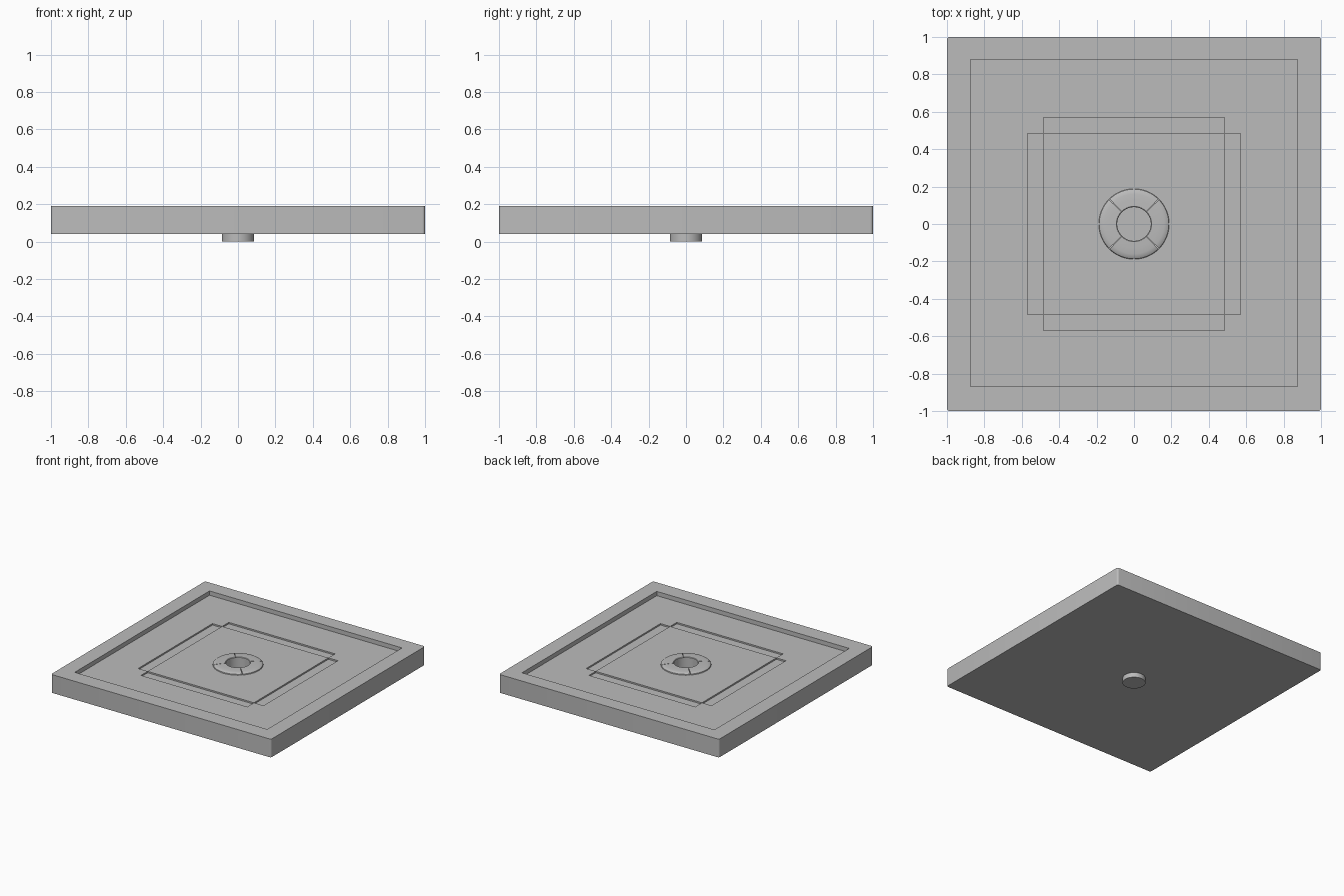
import bpy, bmesh, math

if "Cube" in bpy.data.objects:
    bpy.data.objects.remove(bpy.data.objects["Cube"])

grey = bpy.data.materials.new("light grey")
grey.diffuse_color = (0.5, 0.5, 0.5, 1)
grey.use_nodes = True
grey.node_tree.nodes["Principled BSDF"].inputs["Base Color"].default_value = grey.diffuse_color

RIM, FLOOR, BASE = 0.19, 0.155, 0.04


def finish(bm, name):
    bmesh.ops.recalc_face_normals(bm, faces=bm.faces)
    me = bpy.data.meshes.new(name)
    bm.to_mesh(me)
    bm.free()
    me.materials.append(grey)
    ob = bpy.data.objects.new(name, me)
    bpy.context.collection.objects.link(ob)
    return ob


def box(name, x0, x1, y0, y1, z0, z1, bevel=0):
    bm = bmesh.new()
    bmesh.ops.create_cube(bm, size=1)
    for v in bm.verts:
        v.co.x = x1 if v.co.x > 0 else x0
        v.co.y = y1 if v.co.y > 0 else y0
        v.co.z = z1 if v.co.z > 0 else z0
    if bevel:  # round the upright edges only
        upright = [e for e in bm.edges
                   if abs(e.verts[0].co.z - e.verts[1].co.z) > 0.01]
        bmesh.ops.bevel(bm, geom=upright, offset=bevel, segments=4,
                        profile=0.5, affect='EDGES')
    return finish(bm, name)


def cylinder(name, r, z0, z1):
    bm = bmesh.new()
    bmesh.ops.create_cone(bm, cap_ends=True, segments=64, radius1=r,
                          radius2=r, depth=z1 - z0)
    bmesh.ops.translate(bm, verts=bm.verts, vec=(0, 0, (z0 + z1) / 2))
    return finish(bm, name)


def activate(ob):
    bpy.ops.object.select_all(action='DESELECT')
    ob.select_set(True)
    bpy.context.view_layer.objects.active = ob


def cut(target, cutter):
    mod = target.modifiers.new("cut", 'BOOLEAN')
    mod.operation = 'DIFFERENCE'
    mod.solver = 'EXACT'
    mod.object = cutter
    activate(target)
    bpy.ops.object.modifier_apply(modifier=mod.name)
    bpy.data.objects.remove(cutter)


def smooth(ob):
    activate(ob)
    bpy.ops.object.shade_smooth_by_angle(angle=math.radians(35))


# Tray with its sunken floor
tray = box("tray", -1, 1, -1, 1, BASE, RIM, bevel=0.015)
cut(tray, box("recess_cutter", -0.875, 0.875, -0.87, 0.88, FLOOR, 0.4))

# Four shallow strips around the central square
a, b, depth = 0.483, 0.57, 0.012
for x0, x1, y0, y1 in ((-a, a, a, b), (-a, a, -b, -a),
                       (a, b, -a, a), (-b, -a, -a, a)):
    cut(tray, box("strip_cutter", x0, x1, y0, y1, FLOOR - depth, FLOOR + 0.01))

# Drain hole and outlet pipe
cut(tray, cylinder("hole_cutter", 0.09, BASE + 0.01, 0.4))
smooth(tray)
smooth(cylinder("outlet_pipe", 0.086, 0, BASE))

# Domed drain collar in four quarters with thin radial gaps
profile = [(0.09, 0.15), (0.09, 0.171), (0.094, 0.174), (0.13, 0.173),
           (0.16, 0.171), (0.176, 0.168), (0.186, 0.162), (0.19, 0.15)]
bm = bmesh.new()
steps, gap = 16, 0.012
for q in range(4):
    start = math.pi / 4 + q * math.pi / 2 + gap
    rings = []
    for i in range(steps + 1):
        t = start + (math.pi / 2 - 2 * gap) * i / steps
        rings.append([bm.verts.new((r * math.cos(t), r * math.sin(t), z))
                      for r, z in profile])
    n = len(profile)
    for r0, r1 in zip(rings, rings[1:]):
        for j in range(n):
            k = (j + 1) % n
            bm.faces.new((r0[j], r0[k], r1[k], r1[j]))
    bm.faces.new(rings[0])
    bm.faces.new(rings[-1])
smooth(finish(bm, "drain_collar"))
